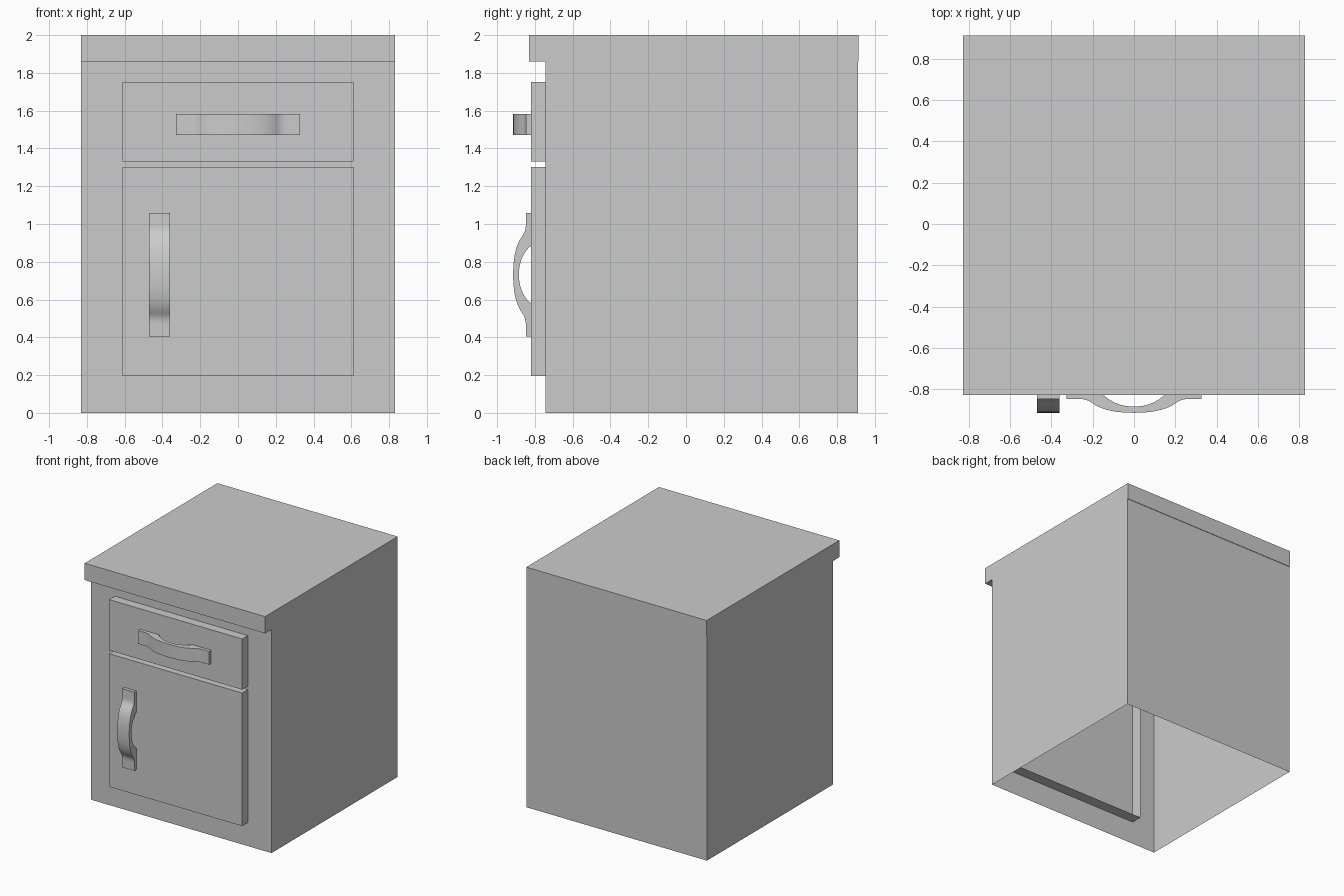
import bpy, bmesh
from mathutils import Vector
from mathutils.geometry import interpolate_bezier

if "Cube" in bpy.data.objects:
    bpy.data.objects.remove(bpy.data.objects["Cube"])


def finish(name, bm):
    bmesh.ops.recalc_face_normals(bm, faces=bm.faces)
    mesh = bpy.data.meshes.new(name)
    bm.to_mesh(mesh)
    bm.free()
    obj = bpy.data.objects.new(name, mesh)
    bpy.context.collection.objects.link(obj)
    return obj


def box(name, lo, hi, open_side=None):
    """Box between two corners; faces pointing along open_side are left out."""
    lo, hi = Vector(lo), Vector(hi)
    bm = bmesh.new()
    bmesh.ops.create_cube(bm, size=1)
    for v in bm.verts:
        v.co = Vector([(lo[i] + hi[i]) / 2 + v.co[i] * (hi[i] - lo[i]) for i in range(3)])
    bm.normal_update()
    if open_side:
        gone = [f for f in bm.faces if f.normal.dot(Vector(open_side)) > 0.9]
        bmesh.ops.delete(bm, geom=gone, context='FACES')
    return finish(name, bm)


def bezier(*pts, n=9):
    return [(p.x, p.y) for p in interpolate_bezier(*[Vector(p) for p in pts], n)]


def handle_profile():
    """(along, outward) outline of the bowed handle, half drawn then mirrored."""
    outer = [(0.327, 0), (0.327, 0.028)]
    outer += bezier((0.26, 0.028), (0.225, 0.03), (0.215, 0.04), (0.19, 0.056))
    outer += bezier((0.19, 0.056), (0.145, 0.084), (0.08, 0.095), (0, 0.095))[1:]
    inner = [(0.15, 0)]
    inner += bezier((0.148, 0.008), (0.11, 0.045), (0.06, 0.065), (0, 0.065))

    def mirrored(half):
        return half + [(-a, b) for a, b in reversed(half[:-1])]
    return mirrored(outer) + mirrored(inner)[::-1]


def handle(name, cx, cz, vertical):
    """Extrude the handle profile across its 0.11 width."""
    bm = bmesh.new()
    verts = []
    for a, d in handle_profile():
        y = FRONT - d
        verts.append(bm.verts.new((cx - 0.055, y, cz + a) if vertical
                                  else (cx + a, y, cz - 0.055)))
    face = bm.faces.new(verts)
    ext = bmesh.ops.extrude_face_region(bm, geom=[face], use_keep_orig=True)
    step = Vector((0.11, 0, 0)) if vertical else Vector((0, 0, 0.11))
    moved = [g for g in ext['geom'] if isinstance(g, bmesh.types.BMVert)]
    bmesh.ops.translate(bm, verts=moved, vec=step)
    obj = finish(name, bm)
    bpy.ops.object.select_all(action='DESELECT')
    obj.select_set(True)
    bpy.context.view_layer.objects.active = obj
    bpy.ops.object.shade_smooth_by_angle(angle=0.52)


FRONT = -0.82  # front plane of door and drawer

# Thin-walled cabinet, open underneath, with overhanging top
box("cabinet_body", (-0.83, -0.745, 0), (0.83, 0.91, 1.86), open_side=(0, 0, -1))
box("countertop", (-0.83, -0.83, 1.86), (0.83, 0.914, 2.0))

# Drawer and door fronts: shells open at the back, passing through the body
box("drawer_front", (-0.612, FRONT, 1.33), (0.612, -0.65, 1.752), open_side=(0, 1, 0))
box("door", (-0.612, FRONT, 0.195), (0.612, -0.65, 1.302), open_side=(0, 1, 0))

# Bowed handles
handle("drawer_handle", 0, 1.527, vertical=False)
handle("door_handle", -0.416, 0.732, vertical=True)
